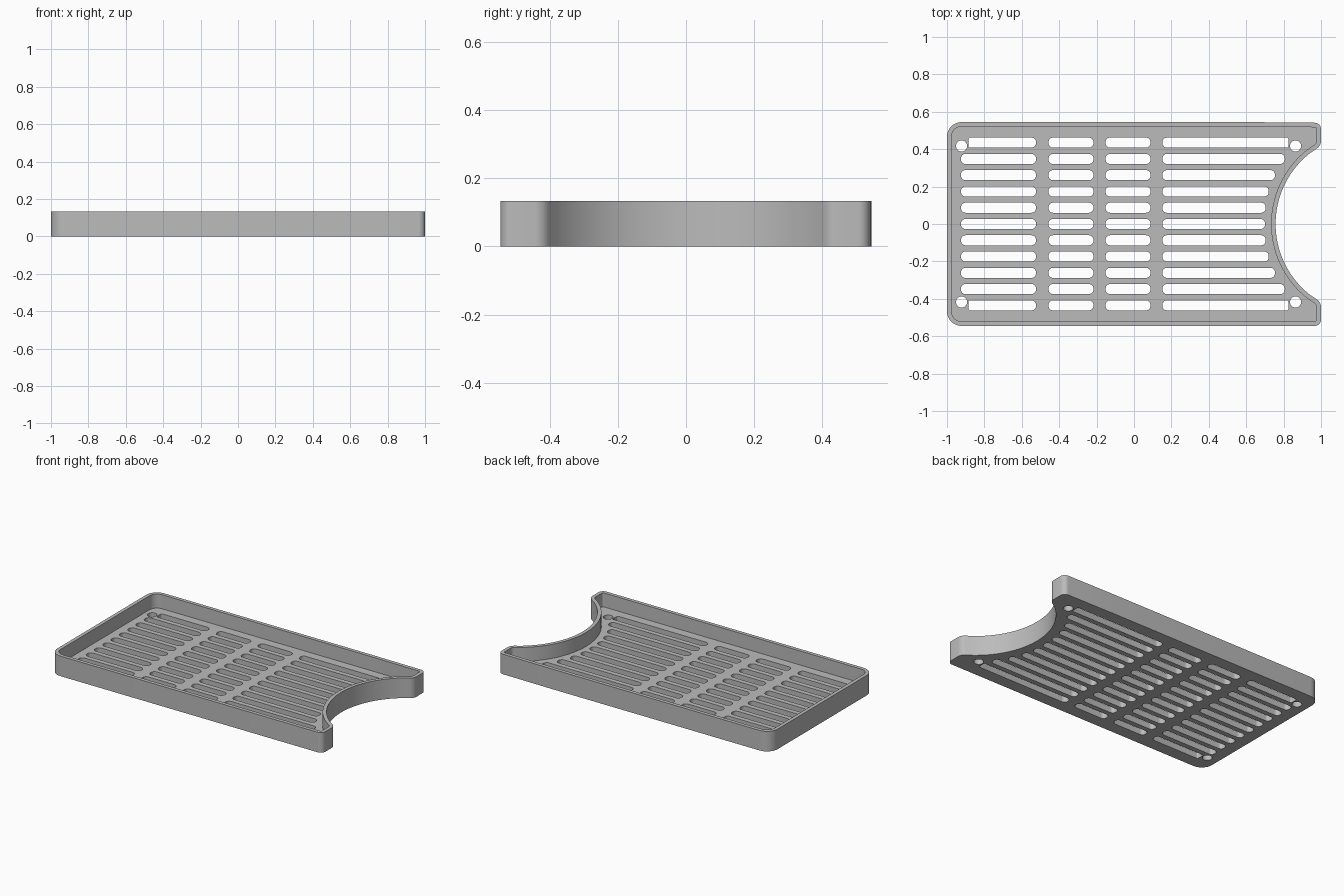
import bpy, bmesh
from math import sqrt, sin, cos, asin, pi, radians
from mathutils import Vector

cube = bpy.data.objects.get("Cube")
if cube:
    bpy.data.objects.remove(cube, do_unlink=True)

HEIGHT, FLOOR, WALL = 0.133, 0.04, 0.024
HALF_Y = 0.545
ARC_X, ARC_R = 1.239, 0.482          # round notch in the right end

grey = bpy.data.materials.new("plain grey")
grey.use_nodes = True
colour = (0.5, 0.5, 0.5, 1)
grey.diffuse_color = colour
grey.node_tree.nodes["Principled BSDF"].inputs["Base Color"].default_value = colour


def rounded(corners, steps=8):
    """Closed outline from (x, y, radius) corners, each rounded by a circular arc."""
    pts = []
    for i, (x, y, r) in enumerate(corners):
        p = Vector((x, y))
        if r == 0:
            pts.append(p)
            continue
        a = (Vector(corners[i - 1][:2]) - p).normalized()
        b = (Vector(corners[(i + 1) % len(corners)][:2]) - p).normalized()
        half_turn = (pi - a.angle(b)) / 2
        d = r * sin(half_turn) / cos(half_turn)
        w = cos(half_turn)
        for k in range(steps + 1):
            t = k / steps
            c0, c1, c2 = (1 - t) ** 2, 2 * w * t * (1 - t), t * t
            pts.append(((p + a * d) * c0 + p * c1 + (p + b * d) * c2) / (c0 + c1 + c2))
    return pts


def tray_outline(inset):
    """Tray plan, moved inwards by inset."""
    right, side, r = 1 - inset, HALF_Y - inset, ARC_R + inset
    tip_y = sqrt(r * r - (ARC_X - right) ** 2)
    big, small, tip = 0.078 - inset, 0.034 - inset, 0.05 - inset
    limit = asin((tip_y - 0.04) / r)
    n = 40
    angles = [limit * (2 * k / n - 1) for k in range(n + 1)]
    arc = [(ARC_X - r * cos(a), r * sin(a), 0) for a in angles]
    return rounded([(-right, -side, big), (right, -side, small), (right, -tip_y, tip)]
                   + arc
                   + [(right, tip_y, tip), (right, side - 0.004, small),
                      (0.6, side, 0), (-right, side, big)])


def prisms(name, outlines, z0, z1):
    """One object holding an upright prism for every outline."""
    bm = bmesh.new()
    for pts in outlines:
        face = bm.faces.new([bm.verts.new((p.x, p.y, z0)) for p in pts])
        top = bmesh.ops.extrude_face_region(bm, geom=[face])["geom"]
        bmesh.ops.translate(bm, vec=(0, 0, z1 - z0),
                            verts=[g for g in top if isinstance(g, bmesh.types.BMVert)])
    bmesh.ops.recalc_face_normals(bm, faces=bm.faces)
    mesh = bpy.data.meshes.new(name)
    bm.to_mesh(mesh)
    bm.free()
    mesh.materials.append(grey)
    ob = bpy.data.objects.new(name, mesh)
    bpy.context.collection.objects.link(ob)
    return ob


def slot(x0, x1, y, r0=0.024, r1=0.024):
    h = 0.027
    return rounded([(x0, y - h, r0), (x1, y - h, r1), (x1, y + h, r1), (x0, y + h, r0)], 6)


# Vent slots: four columns, the last one following the notch
openings = []
for row in range(-5, 6):
    y = row * 0.087
    outer = abs(row) == 5
    near = max(abs(y) - 0.027, 0)
    end = 0.826 if outer else ARC_X - sqrt((ARC_R + 0.057) ** 2 - near ** 2)
    flat = 0.01 if outer else 0.024
    openings.append(slot(-0.885 if outer else -0.925, -0.524, y, r0=flat))
    openings.append(slot(-0.457, -0.217, y))
    openings.append(slot(-0.152, 0.088, y))
    openings.append(slot(0.152, end, y, r1=flat))

# Corner screw holes
for x in (-0.922, 0.864):
    for y in (-0.417, 0.417):
        openings.append([Vector((x + 0.03 * cos(k * pi / 12), y + 0.03 * sin(k * pi / 12)))
                         for k in range(24)])

# Solid tray, hollowed and pierced
tray = prisms("vented_tray", [tray_outline(0)], 0, HEIGHT)
cutters = [prisms("pocket_cutter", [tray_outline(WALL)], FLOOR, HEIGHT + 0.1),
           prisms("opening_cutter", openings, -0.1, FLOOR + 0.03)]
bpy.ops.object.select_all(action='DESELECT')
bpy.context.view_layer.objects.active = tray
tray.select_set(True)
for cutter in cutters:
    cutter.hide_render = True
    mod = tray.modifiers.new(cutter.name, 'BOOLEAN')
    mod.operation = 'DIFFERENCE'
    mod.solver = 'EXACT'
    mod.object = cutter
    bpy.ops.object.modifier_apply(modifier=mod.name)
    bpy.data.objects.remove(cutter, do_unlink=True)

bpy.ops.object.shade_smooth_by_angle(angle=radians(30))
